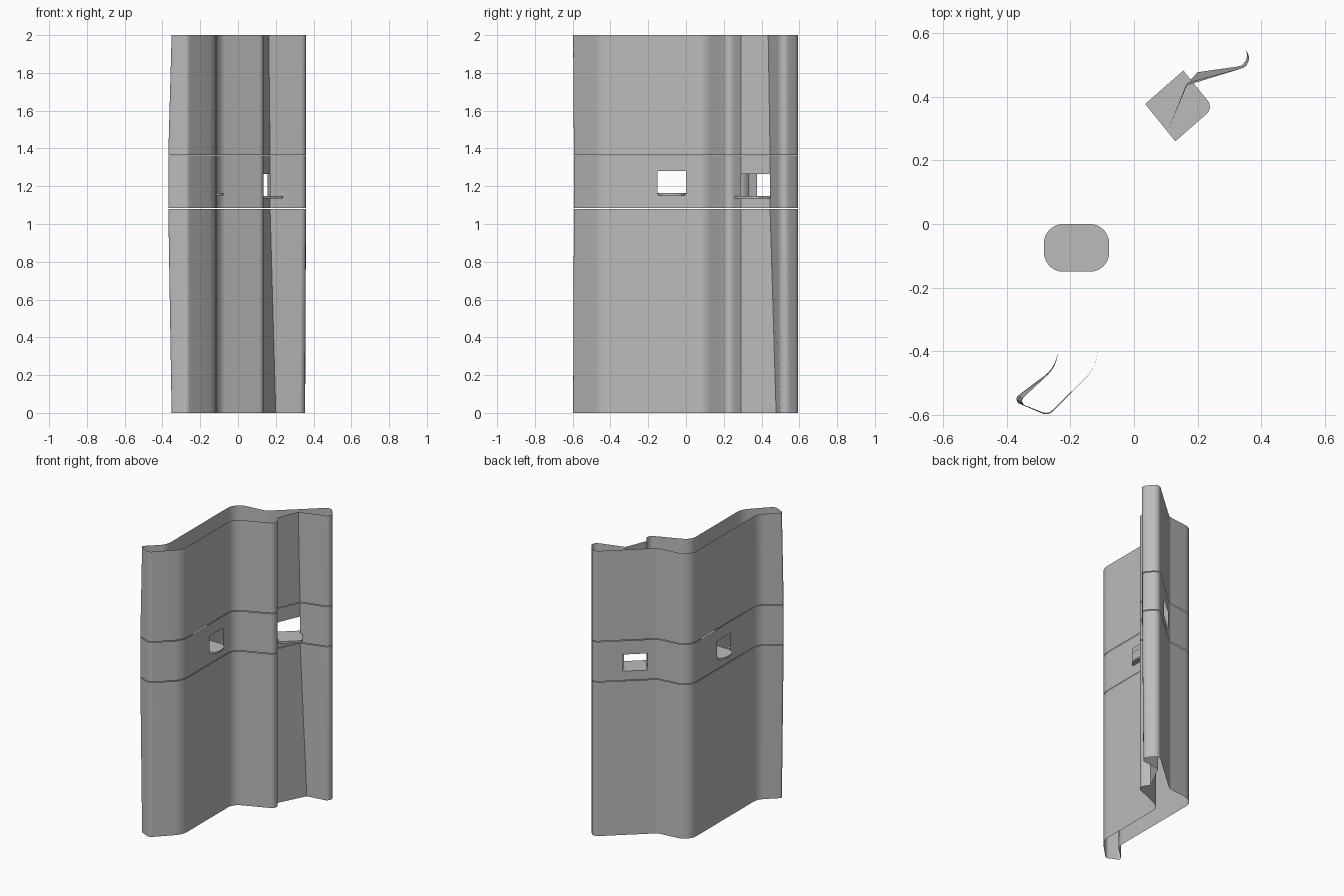
import bpy, bmesh, math
from mathutils import Vector

cube = bpy.data.objects.get("Cube")
if cube:
    bpy.data.objects.remove(cube, do_unlink=True)

grey = bpy.data.materials.new("plain_grey")
grey.use_nodes = True
grey.diffuse_color = (0.5, 0.5, 0.5, 1)
grey.node_tree.nodes["Principled BSDF"].inputs["Base Color"].default_value = (0.5, 0.5, 0.5, 1)

SEGMENTS = 6


def rounded(corners):
    """Round each (x, y, radius, tag) corner; returns a list of (point, tag)."""
    out = []
    for i, (x, y, r, tag) in enumerate(corners):
        p = Vector((x, y))
        if r == 0:
            out.append((p, tag))
            continue
        a = (Vector(corners[i - 1][:2]) - p).normalized()
        b = (Vector(corners[(i + 1) % len(corners)][:2]) - p).normalized()
        half = a.angle(b) / 2
        centre = p + (a + b).normalized() * r / math.sin(half)
        start = p + a * r / math.tan(half) - centre
        end = p + b * r / math.tan(half) - centre
        for k in range(SEGMENTS + 1):
            spoke = start.lerp(end, k / SEGMENTS).normalized() * r
            out.append((centre + spoke, tag))
    return out


def finish(bm, name):
    bmesh.ops.recalc_face_normals(bm, faces=bm.faces)
    mesh = bpy.data.meshes.new(name)
    bm.to_mesh(mesh)
    bm.free()
    obj = bpy.data.objects.new(name, mesh)
    bpy.context.collection.objects.link(obj)
    mesh.materials.append(grey)
    bpy.ops.object.select_all(action='DESELECT')
    obj.select_set(True)
    bpy.context.view_layer.objects.active = obj
    bpy.ops.object.shade_smooth_by_angle(angle=math.radians(30))


def wall_profile(tip, toe, notch):
    """Closed plan of the folded tube; tags 1 and 2 start a window span."""
    return rounded([
        (-0.24, -0.15, 0, 1), (-0.24, 0, 0, 0),
        (-0.24, 0.308, 0.09, 0), (-0.015, 0.333, 0.05, 0),
        (0.035, 0.377, 0, 2), (0.155, 0.482, 0, 0),
        (0.30, 0.611, 0.04, 0), (0.385, 0.503, 0.034, 0),
        (*notch, 0, 2), (0.105, 0.29, 0, 0),
        (0.153, 0.217, 0.035, 0), (-0.115, 0.105, 0.08, 0),
        (-0.115, 0, 0, 1), (-0.115, -0.15, 0, 0),
        (-0.115, -0.447, 0.12, 0), (*toe, 0.03, 0),
        (*tip, 0.015, 0), (-0.24, -0.445, 0.1, 0)])


WINDOWS = {1: (1.16, 1.28), 2: (1.145, 1.265)}


def wall(name, levels):
    """Loft open walls through (z, profile) levels, leaving the windows out."""
    bm = bmesh.new()
    rings = [[bm.verts.new((p.x, p.y, z)) for p, _ in prof] for z, prof in levels]
    for j in range(len(levels) - 1):
        middle_z = (levels[j][0] + levels[j + 1][0]) / 2
        prof = levels[j][1]
        for i, (_, tag) in enumerate(prof):
            n = (i + 1) % len(prof)
            if tag and WINDOWS[tag][0] < middle_z < WINDOWS[tag][1]:
                continue
            bm.faces.new((rings[j][i], rings[j][n], rings[j + 1][n], rings[j + 1][i]))
    finish(bm, name)


bottom = wall_profile((-0.363, -0.56), (-0.27, -0.604), (0.20, 0.477))
middle = wall_profile((-0.385, -0.555), (-0.27, -0.598), (0.17, 0.445))
top = wall_profile((-0.363, -0.56), (-0.27, -0.604), (0.163, 0.435))

# Three stacked wall sections with hairline seams
wall("lower_wall", [(0, bottom), (1.08, middle)])
wall("middle_band", [(z, middle) for z in (1.084, 1.145, 1.16, 1.265, 1.28, 1.362)])
wall("upper_wall", [(1.366, middle), (2, top)])


def shelf(name, corners, z, thickness):
    bm = bmesh.new()
    outline = [p for p, _ in rounded(corners)]
    low, high = ([bm.verts.new((p.x, p.y, h)) for p in outline] for h in (z, z + thickness))
    bm.faces.new(low)
    bm.faces.new(high)
    for i in range(len(outline)):
        bm.faces.new((low[i - 1], low[i], high[i], high[i - 1]))
    finish(bm, name)


# Window sill shelves
shelf("front_shelf", [(-0.283, -0.15, 0.06, 0), (-0.078, -0.15, 0.06, 0),
                      (-0.078, 0, 0.06, 0), (-0.283, 0, 0.06, 0)], 1.152, 0.012)
shelf("rear_shelf", [(0.035, 0.377, 0, 0), (0.13, 0.26, 0, 0),
                     (0.25, 0.365, 0.03, 0), (0.155, 0.482, 0, 0)], 1.134, 0.014)
